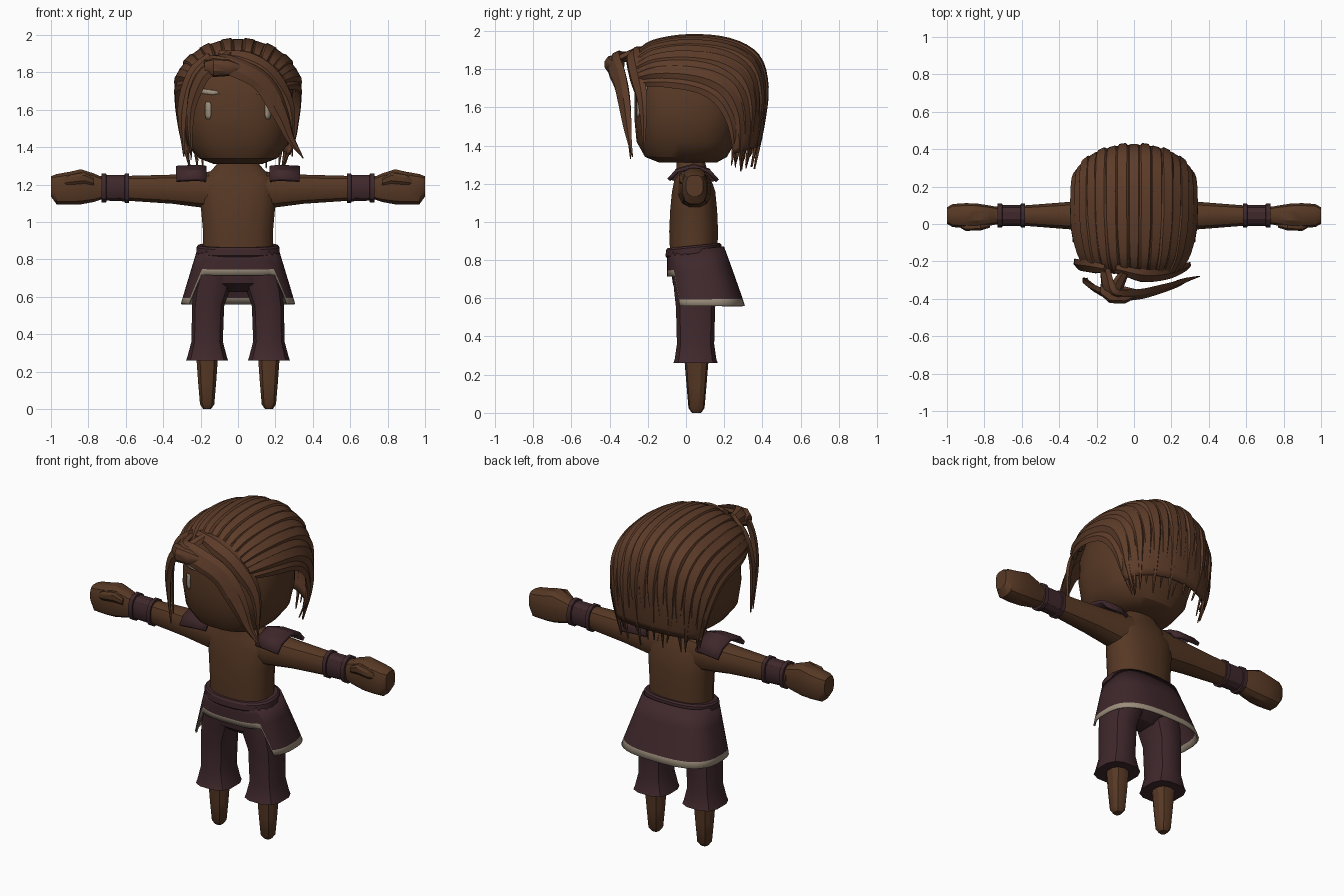
import bpy, bmesh, math, random
from mathutils import Vector

random.seed(4)
if "Cube" in bpy.data.objects:
    bpy.data.objects.remove(bpy.data.objects["Cube"], do_unlink=True)


def material(name, colour):
    mat = bpy.data.materials.new(name)
    mat.use_nodes = True
    mat.diffuse_color = (*colour, 1)
    shader = next(n for n in mat.node_tree.nodes if n.type == 'BSDF_PRINCIPLED')
    shader.inputs["Base Color"].default_value = (*colour, 1)
    return mat


SKIN = material("brown skin", (0.095, 0.04, 0.018))
HAIR = material("brown hair", (0.11, 0.045, 0.022))
CLOTH = material("dark plum cloth", (0.05, 0.021, 0.025))
TRIM = material("beige trim", (0.33, 0.27, 0.2))


def finish(name, bm, *mats, mirror=False, thick=0, angle=32):
    """Turn a bmesh into a named object with materials and modifiers."""
    bmesh.ops.recalc_face_normals(bm, faces=bm.faces)
    mesh = bpy.data.meshes.new(name)
    bm.to_mesh(mesh)
    bm.free()
    obj = bpy.data.objects.new(name, mesh)
    bpy.context.collection.objects.link(obj)
    for mat in mats:
        mesh.materials.append(mat)
    bpy.ops.object.select_all(action='DESELECT')
    obj.select_set(True)
    bpy.context.view_layer.objects.active = obj
    bpy.ops.object.shade_smooth_by_angle(angle=math.radians(angle))
    if thick:
        solid = obj.modifiers.new("Thickness", 'SOLIDIFY')
        solid.thickness, solid.offset = thick, 0
    if mirror:
        obj.modifiers.new("Mirror", 'MIRROR').use_mirror_merge = False
    return obj


def bridge(bm, rows, closed=True):
    """Skin neighbouring rows of vertices with quads."""
    faces = []
    for r, (low, high) in enumerate(zip(rows, rows[1:])):
        count = len(low)
        for i in range(count if closed else count - 1):
            j = (i + 1) % count
            faces.append((r, bm.faces.new((low[i], low[j], high[j], high[i]))))
    return faces


def oval(angle, power):
    """Point of a unit superellipse."""
    c, s = math.cos(angle), math.sin(angle)
    return (math.copysign(abs(c) ** (2 / power), c),
            math.copysign(abs(s) ** (2 / power), s))


def loft(name, rings, mat, axis='z', power=2.4, seg=16, mirror=False, tilt=0):
    """Closed tube; each ring is (position, centre u, centre v, radius u, radius v)."""
    bm = bmesh.new()
    rows = []
    for pos, cu, cv, ru, rv in rings:
        row = []
        for i in range(seg):
            u, v = oval(math.tau * (i + 0.5) / seg, power)
            u, v = cu + u * ru, cv + v * rv
            row.append(bm.verts.new((u, v, pos + tilt * v) if axis == 'z' else (pos, u, v)))
        rows.append(row)
    bridge(bm, rows)
    bm.faces.new(rows[0])
    bm.faces.new(rows[-1])
    return finish(name, bm, mat, mirror=mirror)


def smooth_path(points, steps=4):
    """Catmull-Rom curve through the points."""
    p = [Vector(q) for q in points]
    p = [2 * p[0] - p[1], *p, 2 * p[-1] - p[-2]]
    out = []
    for a, b, c, d in zip(p, p[1:], p[2:], p[3:]):
        for k in range(steps):
            t = k / steps
            out.append(0.5 * (2 * b + (c - a) * t + (2 * a - 5 * b + 4 * c - d) * t ** 2
                              + (3 * b - a - 3 * c + d) * t ** 3))
    return out + [p[-2]]


def strand(bm, points, width, thick=0.02):
    """Tapered lock of hair with a lens section lying on the head."""
    path = smooth_path(points)
    last = len(path) - 1
    rows = []
    for i, p in enumerate(path):
        t = i / last
        tangent = (path[min(i + 1, last)] - path[max(i - 1, 0)]).normalized()
        side = tangent.cross(p - Vector((0, 0.03, 1.6))).normalized()
        out = side.cross(tangent)
        w = width * min(0.55 + t * 1.8, 1, 0.04 + (1 - t) * 2.4)
        h = thick * min(1, 0.2 + (1 - t) * 3)
        rows.append([bm.verts.new(p + side * w * a + out * h * b)
                     for a, b in ((-1, -0.3), (-0.5, 0.8), (0.5, 0.8), (1, -0.3), (0, -1))])
    bridge(bm, rows)
    bm.faces.new(rows[0])
    bm.faces.new(rows[-1])


# Torso, arms, hands and feet
loft("torso", [(0.82, 0, 0.04, 0.19, 0.125), (0.95, 0, 0.04, 0.19, 0.13),
               (1.06, 0, 0.04, 0.2, 0.125), (1.16, 0, 0.04, 0.21, 0.115),
               (1.23, 0, 0.035, 0.2, 0.095), (1.28, 0, 0.03, 0.14, 0.08),
               (1.35, 0, 0.02, 0.08, 0.07)], SKIN)
loft("arms", [(0.1, 0.045, 1.17, 0.09, 0.11), (0.2, 0.045, 1.17, 0.085, 0.095),
              (0.35, 0.045, 1.175, 0.075, 0.08), (0.6, 0.045, 1.18, 0.055, 0.068),
              (0.74, 0.045, 1.185, 0.05, 0.062)], SKIN, 'x', seg=12, mirror=True)
loft("hands", [(0.72, 0.045, 1.18, 0.045, 0.058), (0.77, 0.045, 1.183, 0.055, 0.078),
               (0.84, 0.045, 1.188, 0.066, 0.096), (0.9, 0.045, 1.18, 0.068, 0.09),
               (0.97, 0.045, 1.175, 0.063, 0.083), (1.0, 0.045, 1.19, 0.045, 0.055)],
     SKIN, 'x', power=3, seg=12, mirror=True)
loft("thumbs", [(0.77, -0.005, 1.215, 0.015, 0.02), (0.82, -0.014, 1.235, 0.022, 0.032),
                (0.9, -0.018, 1.225, 0.02, 0.028), (0.93, -0.01, 1.215, 0.01, 0.015)],
     SKIN, 'x', seg=8, mirror=True)
loft("feet", [(0, 0.165, 0.055, 0.022, 0.024), (0.025, 0.165, 0.055, 0.04, 0.042),
              (0.14, 0.165, 0.055, 0.05, 0.052), (0.3, 0.165, 0.055, 0.062, 0.065)],
     SKIN, seg=10, mirror=True)

# Wrist bands with raised rims
loft("wrist_bands", [(0.582, 0.045, 1.18, 0.066, 0.08), (0.605, 0.045, 1.18, 0.066, 0.08),
                     (0.607, 0.045, 1.18, 0.058, 0.072), (0.703, 0.045, 1.182, 0.058, 0.07),
                     (0.705, 0.045, 1.182, 0.066, 0.08), (0.73, 0.045, 1.182, 0.066, 0.08)],
     CLOTH, 'x', seg=12, mirror=True)

# Trousers
loft("trouser_legs", [(0.26, 0.165, 0.05, 0.115, 0.12), (0.28, 0.165, 0.05, 0.108, 0.112),
                      (0.36, 0.165, 0.05, 0.086, 0.1), (0.55, 0.16, 0.05, 0.088, 0.105),
                      (0.64, 0.14, 0.05, 0.1, 0.115), (0.75, 0.11, 0.045, 0.1, 0.12)],
     CLOTH, power=2.8, seg=12, mirror=True)
loft("trouser_seat", [(0.625, 0, 0.05, 0.09, 0.06), (0.67, 0, 0.05, 0.18, 0.12),
                      (0.74, 0, 0.05, 0.205, 0.13), (0.85, 0, 0.045, 0.2, 0.13)], CLOTH)
loft("belt", [(0.822, 0, 0.04, 0.217, 0.142), (0.83, 0, 0.04, 0.224, 0.148),
              (0.862, 0, 0.04, 0.222, 0.146), (0.872, 0, 0.04, 0.212, 0.138)],
     CLOTH, seg=24, tilt=0.1)

# Flared skirt, cut high at the front, with a pale hem
bm = bmesh.new()
rows = [[] for _ in range(5)]
SEG = 36
for i in range(SEG):
    u, v = oval(math.tau * (i + 0.5) / SEG, 2.8)
    front = v < 0 and abs(u) < 0.82
    drop = 0.45 if front else 1
    hem = 0.032 / 0.29
    for row, f in zip(rows, (0, drop * 0.35, drop * 0.7, drop - hem, drop)):
        x = u * (0.212 + 0.09 * f)
        y = 0.05 + 0.055 * f + v * (0.145 + 0.055 * f)
        row.append(bm.verts.new((x, y, 0.85 - 0.29 * f + 0.1 * y * (1 - f))))
for r, face in bridge(bm, rows):
    face.material_index = int(r == 3)
finish("skirt", bm, CLOTH, TRIM, thick=0.01)

# Bent shoulder pads
bm = bmesh.new()
rows = [[bm.verts.new((x, 0.04 + y * w, z + lift))
         for y, z in ((-0.13, 1.22), (-0.09, 1.265), (0, 1.29), (0.08, 1.265), (0.125, 1.215))]
        for x, w, lift in ((0.17, 0.85, 0), (0.22, 0.95, 0.006), (0.33, 1, 0))]
bridge(bm, rows, closed=False)
finish("shoulder_pads", bm, CLOTH, mirror=True, thick=0.02, angle=20)

# Head
HEAD = [(1.31, 0, 0.01, 0.13, 0.15), (1.34, 0, 0, 0.21, 0.215),
        (1.42, 0, 0, 0.272, 0.26), (1.55, 0, 0.008, 0.295, 0.28),
        (1.68, 0, 0.01, 0.29, 0.28), (1.78, 0, 0.015, 0.26, 0.265),
        (1.86, 0, 0.01, 0.19, 0.21), (1.9, 0, 0.01, 0.08, 0.1)]
loft("head", HEAD, SKIN, power=2.6, seg=32)


def face_y(x, z):
    """Front of the head at a given place."""
    for low, high in zip(HEAD, HEAD[1:]):
        if low[0] <= z <= high[0]:
            t = (z - low[0]) / (high[0] - low[0])
            _, _, cy, rx, ry = [a + (b - a) * t for a, b in zip(low, high)]
            return cy - ry * (1 - (abs(x) / rx) ** 2.6) ** (1 / 2.6)


def face_plate(name, outline):
    bm = bmesh.new()
    rows = [[bm.verts.new((x, face_y(x, z) - 0.004, z)) for x, z in pair] for pair in outline]
    bridge(bm, rows, closed=False)
    finish(name, bm, TRIM, mirror=True, thick=0.006)


face_plate("eyes", [((0.15, 1.55), (0.17, 1.55)), ((0.145, 1.57), (0.175, 1.57)),
                    ((0.145, 1.63), (0.175, 1.63)), ((0.15, 1.64), (0.172, 1.64))])
face_plate("eyebrows", [((0.1, 1.685), (0.11, 1.7)), ((0.14, 1.68), (0.14, 1.705)),
                        ((0.18, 1.685), (0.18, 1.71)), ((0.22, 1.695), (0.215, 1.71))])

# Swept-back hair: paths run from the hairline to the nape
CROWN = [(-0.26, 1.87), (-0.17, 1.935), (0.02, 1.965), (0.23, 1.945), (0.37, 1.865),
         (0.415, 1.71), (0.4, 1.5), (0.36, 1.3)]
TEMPLE = [(-0.23, 1.73), (-0.15, 1.74), (-0.03, 1.735), (0.1, 1.7), (0.19, 1.63),
          (0.235, 1.53), (0.25, 1.42), (0.25, 1.3)]
SPREAD = [0.24, 0.285, 0.315, 0.32, 0.315, 0.305, 0.29, 0.25]


def hair_path(turn):
    s, c = math.sin(turn), math.cos(turn)
    return [Vector((s * w, b[0] + (a[0] - b[0]) * c, b[1] + (a[1] - b[1]) * c))
            for a, b, w in zip(CROWN, TEMPLE, SPREAD)]


bm = bmesh.new()
rows = []
for k in range(-10, 11):
    path = hair_path(math.radians(9 * k))
    path[-1] = path[-2].lerp(path[-1], 0.5)
    rows.append([bm.verts.new(p) for p in smooth_path(path, 2)])
bridge(bm, rows, closed=False)
finish("hair_cap", bm, HAIR, thick=0.02)

bm = bmesh.new()
for k in range(-8, 9):
    path = hair_path(math.radians(11 * k))
    path[-1] += Vector((random.uniform(-0.02, 0.02), random.uniform(-0.02, 0.02),
                        random.uniform(-0.04, 0.05)))
    strand(bm, path, 0.05, 0.024 if k % 2 else 0.016)
finish("hair_strands", bm, HAIR)

# Loose fringe locks parted at the front knot
bm = bmesh.new()
for width, lock in (
        (0.06, [(-0.16, -0.24, 1.87), (-0.12, -0.37, 1.86), (0.01, -0.38, 1.82),
                (0.14, -0.35, 1.74), (0.23, -0.32, 1.58), (0.28, -0.3, 1.45), (0.35, -0.28, 1.34)]),
        (0.05, [(-0.1, -0.24, 1.9), (0.05, -0.28, 1.88), (0.18, -0.27, 1.8),
                (0.28, -0.23, 1.62), (0.29, -0.22, 1.35)]),
        (0.045, [(-0.05, -0.26, 1.9), (-0.12, -0.37, 1.84), (-0.2, -0.35, 1.77),
                 (-0.255, -0.31, 1.6), (-0.25, -0.29, 1.33)]),
        (0.045, [(-0.15, -0.24, 1.89), (-0.25, -0.23, 1.79), (-0.3, -0.22, 1.6),
                 (-0.29, -0.21, 1.35)])):
    strand(bm, lock, width, 0.018)
finish("fringe", bm, HAIR)
loft("front_knot", [(-0.18, -0.35, 1.83, 0.03, 0.03), (-0.13, -0.375, 1.825, 0.05, 0.05),
                    (-0.05, -0.38, 1.825, 0.048, 0.045), (0.02, -0.37, 1.82, 0.02, 0.02)],
     HAIR, 'x', seg=10)
